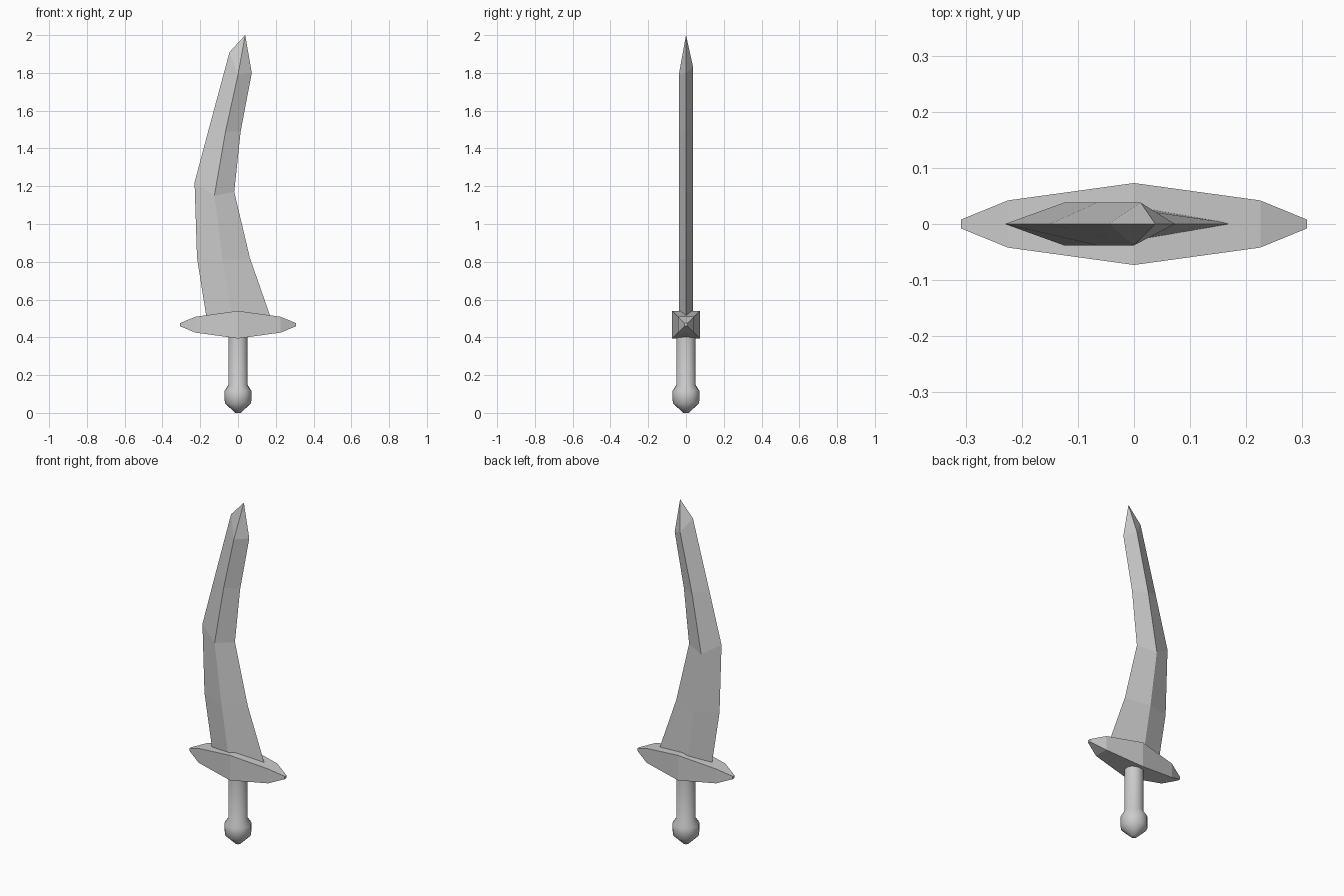
import bpy
import bmesh
import math

if "Cube" in bpy.data.objects:
    bpy.data.objects.remove(bpy.data.objects["Cube"])


def finish(name, bm):
    bmesh.ops.recalc_face_normals(bm, faces=bm.faces)
    mesh = bpy.data.meshes.new(name)
    bm.to_mesh(mesh)
    bm.free()
    obj = bpy.data.objects.new(name, mesh)
    bpy.context.collection.objects.link(obj)
    return obj


def loft(bm, rings):
    """Bridge successive closed rings of verts with faces."""
    for a, b in zip(rings, rings[1:]):
        n = len(a)
        for i in range(n):
            j = (i + 1) % n
            bm.faces.new((a[i], a[j], b[j], b[i]))


# Blade: diamond section given as (edge, front ridge, other edge, back ridge) in x, z
T = 0.038
sections = [
    ((-0.163, 0.48), (-0.03, 0.48), (0.182, 0.48), (-0.03, 0.48)),
    ((-0.217, 0.82), (-0.081, 0.81), (0.063, 0.82), (-0.081, 0.81)),
    ((-0.23, 1.22), (-0.125, 1.15), (-0.02, 1.17), (-0.125, 1.15)),
    ((-0.15, 1.52), (-0.066, 1.49), (0.014, 1.49), (-0.066, 1.49)),
    ((-0.045, 1.91), (0.0, 1.79), (0.073, 1.80), (0.012, 1.83)),
]
bm = bmesh.new()
rings = [[bm.verts.new((x, y, z)) for (x, z), y in zip(s, (0, -T, 0, T))]
         for s in sections]
loft(bm, rings)
bm.faces.new(rings[0])
tip = bm.verts.new((0.038, 0, 2.0))
for i in range(4):
    bm.faces.new((rings[-1][i], rings[-1][(i + 1) % 4], tip))
finish("blade", bm)

# Guard: square sections tapering towards both ends
bm = bmesh.new()
half = [(0.225, 0.042), (0.308, 0.008)]
stations = [(-x, h) for x, h in reversed(half)] + [(0, 0.073)] + half
rings = [[bm.verts.new((x, sy * h, 0.467 + sz * h))
          for sy, sz in ((-1, -1), (1, -1), (1, 1), (-1, 1))]
         for x, h in stations]
loft(bm, rings)
bm.faces.new(rings[0])
bm.faces.new(rings[-1])
finish("guard", bm)

# Grip and pommel: one turned profile (radius, z)
N = 20
profile = [(0.016, 0.0), (0.07, 0.053), (0.071, 0.117), (0.051, 0.148), (0.051, 0.44)]
bm = bmesh.new()
rings = [[bm.verts.new((r * math.cos(2 * math.pi * i / N),
                        r * math.sin(2 * math.pi * i / N), z)) for i in range(N)]
         for r, z in profile]
loft(bm, rings)
bm.faces.new(rings[0])
bm.faces.new(rings[-1])
grip = finish("grip_and_pommel", bm)
bpy.context.view_layer.objects.active = grip
grip.select_set(True)
bpy.ops.object.shade_smooth_by_angle(angle=math.radians(60))
